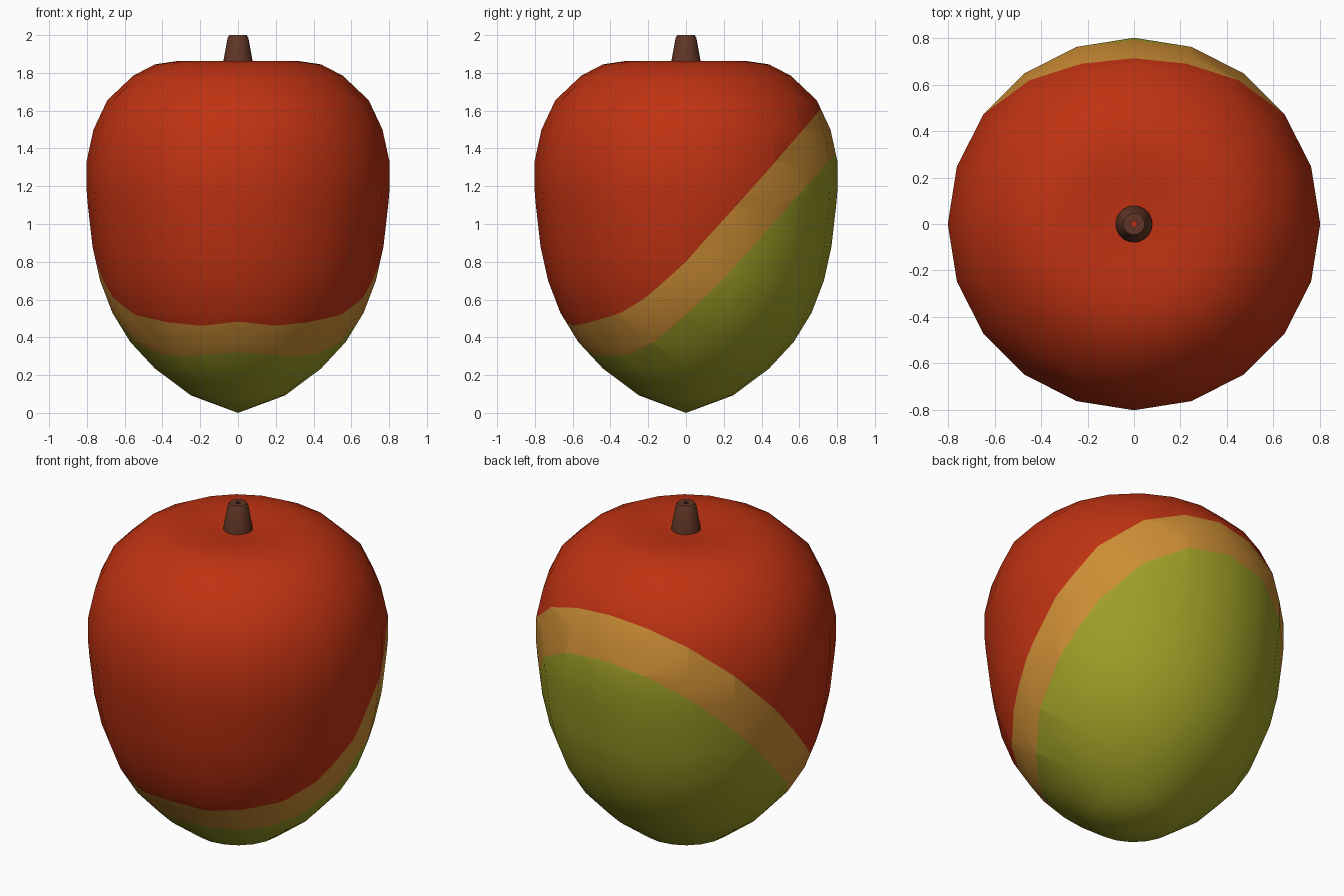
import bpy, bmesh, math

if "Cube" in bpy.data.objects:
    bpy.data.objects.remove(bpy.data.objects["Cube"])

SIDES = 20


def material(name, rgb):
    m = bpy.data.materials.new(name)
    m.diffuse_color = (*rgb, 1)
    m.use_nodes = True
    m.node_tree.nodes["Principled BSDF"].inputs["Base Color"].default_value = m.diffuse_color
    return m


red = material("ripe red", (0.52, 0.032, 0.006))
amber = material("amber blush", (0.60, 0.265, 0.035))
green = material("unripe green", (0.34, 0.34, 0.020))
brown = material("stem brown", (0.12, 0.037, 0.019))


def lathe(profile, sides):
    """Turn a (radius, z) profile around the z axis; zero radius makes a pole."""
    bm = bmesh.new()
    rings = []
    for r, z in profile:
        n = 1 if r == 0 else sides
        rings.append([bm.verts.new((r * math.cos(math.tau * i / sides),
                                    r * math.sin(math.tau * i / sides), z))
                      for i in range(n)])
    for a, b in zip(rings, rings[1:]):
        for i in range(sides):
            j = (i + 1) % sides
            loop = [a[i % len(a)], a[j % len(a)], b[j % len(b)], b[i % len(b)]]
            bm.faces.new(list(dict.fromkeys(loop)))
    return bm


def interp(table, t):
    for (t0, v0), (t1, v1) in zip(table, table[1:]):
        if t <= t1:
            break
    return v0 + (v1 - v0) * (t - t0) / (t1 - t0)


def cut(bm, level):
    """Cut new edges where level(point) changes sign."""
    new = []
    for e in list(bm.edges):
        a, b = e.verts
        sa = level(a.co) > 0
        if sa == (level(b.co) > 0):
            continue
        lo, hi = 0.0, 1.0
        for _ in range(25):
            mid = (lo + hi) / 2
            if (level(a.co.lerp(b.co, mid)) > 0) == sa:
                lo = mid
            else:
                hi = mid
        new.append(bmesh.utils.edge_split(e, a, lo)[1])
    bmesh.ops.connect_verts(bm, verts=new)


def finish(bm, name, mats, angle):
    me = bpy.data.meshes.new(name)
    bm.to_mesh(me)
    bm.free()
    for m in mats:
        me.materials.append(m)
    ob = bpy.data.objects.new(name, me)
    bpy.context.collection.objects.link(ob)
    bpy.ops.object.select_all(action='DESELECT')
    ob.select_set(True)
    bpy.context.view_layer.objects.active = ob
    bpy.ops.object.shade_smooth_by_angle(angle=math.radians(angle))
    return ob


# Fruit body: pointed bottom, broad shoulders, shallow dimple on top
body = lathe([(0, 0.0), (0.25, 0.093), (0.44, 0.235), (0.57, 0.375),
              (0.665, 0.53), (0.73, 0.70), (0.77, 0.88), (0.795, 1.10),
              (0.802, 1.18), (0.802, 1.33), (0.765, 1.50), (0.692, 1.655),
              (0.555, 1.785), (0.44, 1.845), (0.32, 1.863), (0.18, 1.855),
              (0, 1.84)], SIDES)

# Colour borders: height as a function of y
red_edge = [(-0.62, 0.475), (-0.59, 0.46), (-0.45, 0.495), (-0.3, 0.545),
            (-0.2, 0.62), (0, 0.80), (0.1, 0.915), (0.4, 1.245), (0.71, 1.605)]
green_edge = [(-0.53, 0.325), (-0.45, 0.297), (-0.3, 0.31), (-0.15, 0.385),
              (0, 0.52), (0.2, 0.71), (0.44, 0.98), (0.766, 1.345)]


def above_red(p):
    return p.z - interp(red_edge, max(p.y, -0.66))


def above_green(p):
    return p.z - interp(green_edge, max(p.y, -0.56))


cut(body, above_red)
cut(body, above_green)
for f in body.faces:
    c = f.calc_center_median()
    f.material_index = 0 if above_red(c) > 0 else 1 if above_green(c) > 0 else 2
finish(body, "fruit_body", [red, amber, green], 80)

# Tapered stem with a tiny hollow at its tip
stem = lathe([(0.08, 1.835), (0.077, 1.865), (0.055, 1.985), (0.046, 2.0),
              (0.013, 2.0)], SIDES)
finish(stem, "stem", [brown], 35)
